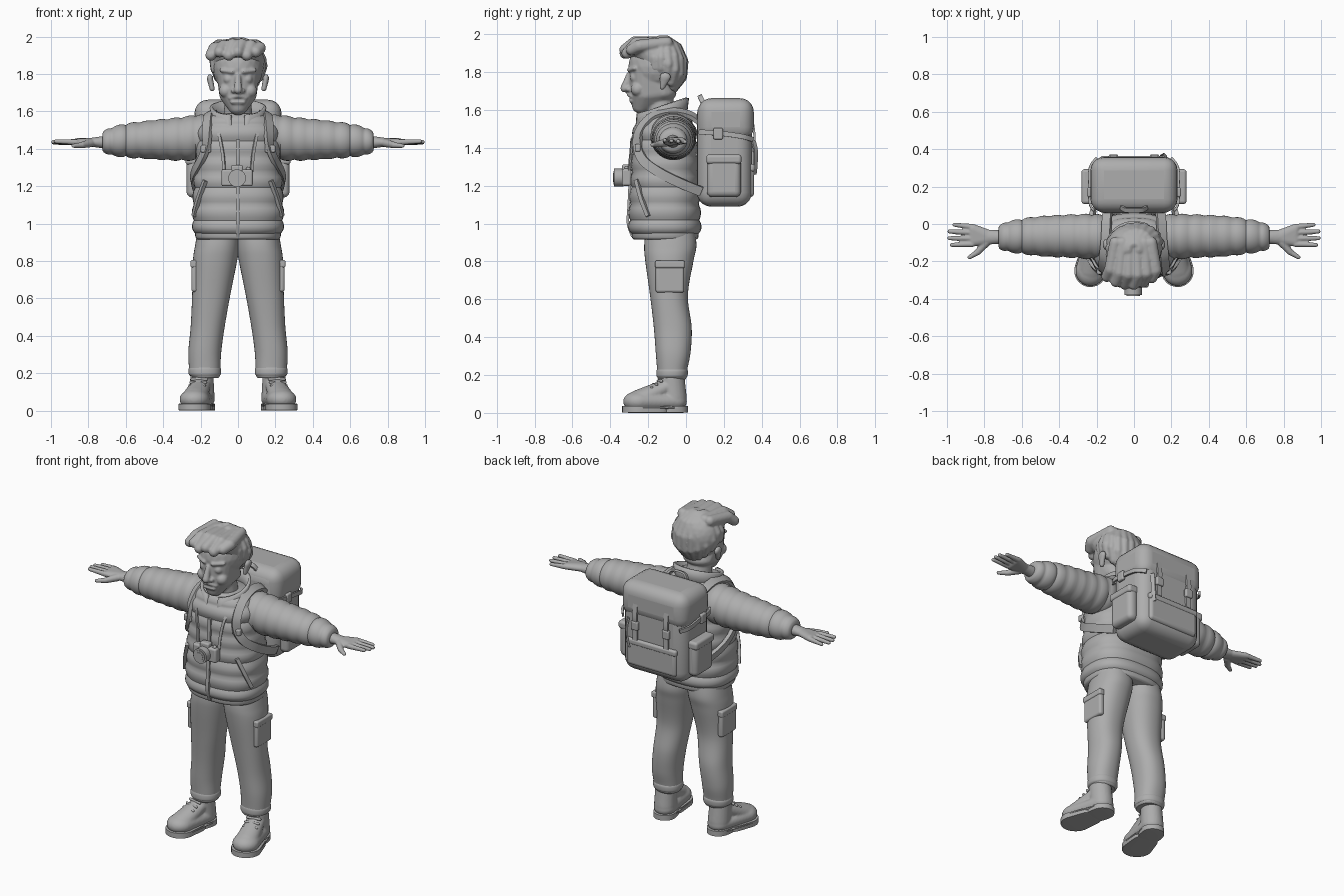
import bpy, bmesh, math
from mathutils import Vector, Matrix

if "Cube" in bpy.data.objects:
    bpy.data.objects.remove(bpy.data.objects["Cube"])

GREY = (0.42, 0.42, 0.42, 1)
mat = bpy.data.materials.new("plain grey")
mat.use_nodes = True
mat.diffuse_color = GREY
mat.node_tree.nodes["Principled BSDF"].inputs["Base Color"].default_value = GREY


def finish(name, bm, mirror=False, voxel=0, bevel=0, solid=0):
    bmesh.ops.delete(bm, geom=[v for v in bm.verts if not v.link_faces], context='VERTS')
    bmesh.ops.recalc_face_normals(bm, faces=bm.faces)
    me = bpy.data.meshes.new(name)
    bm.to_mesh(me)
    bm.free()
    me.materials.append(mat)
    ob = bpy.data.objects.new(name, me)
    bpy.context.collection.objects.link(ob)
    bpy.ops.object.select_all(action='DESELECT')
    ob.select_set(True)
    bpy.context.view_layer.objects.active = ob
    bpy.ops.object.shade_smooth_by_angle(angle=math.radians(40))
    if solid:
        m = ob.modifiers.new("thickness", 'SOLIDIFY')
        m.thickness, m.offset = solid, 0
    if bevel:
        m = ob.modifiers.new("rounding", 'BEVEL')
        m.width, m.segments = bevel, 5
        me.shade_smooth()
    if voxel:
        m = ob.modifiers.new("fuse", 'REMESH')
        m.mode, m.voxel_size, m.use_smooth_shade = 'VOXEL', voxel, True
        m = ob.modifiers.new("soften", 'SMOOTH')
        m.iterations = 3
    if mirror:
        ob.modifiers.new("other side", 'MIRROR')
    return ob


def spline(keys, steps):
    """Catmull-Rom samples through tuples of numbers."""
    keys = [Vector(k) for k in keys]
    out = []
    for i in range(len(keys) - 1):
        a, b, c, d = (keys[max(0, min(len(keys) - 1, i + j))] for j in (-1, 0, 1, 2))
        for s in range(steps):
            t = s / steps
            out.append(b + (c - a) * (t / 2) + (a * 2 - b * 5 + c * 4 - d) * (t * t / 2)
                       + (b * 3 - a - c * 3 + d) * (t ** 3 / 2))
    return out + [keys[-1]]


def skin(bm, rings, closed=True):
    rows = [[bm.verts.new(p) for p in r] for r in rings]
    n = len(rows[0])
    for a, b in zip(rows, rows[1:]):
        for i in range(n if closed else n - 1):
            j = (i + 1) % n
            bm.faces.new((a[i], a[j], b[j], b[i]))
    if closed:
        bm.faces.new(rows[0])
        bm.faces.new(rows[-1])


def loft(name, keys, axis='z', power=2.0, puff=0, pitch=0.085, steps=8, **kw):
    """Rings (position, centre u, centre v, radius u, radius v) with quilted bulges."""
    rings = []
    for t, cu, cv, ru, rv in spline(keys, steps):
        bulge = puff * (abs(math.sin(math.pi * t / pitch)) ** 0.6 - 0.6)
        ring = []
        for i in range(40):
            a = math.tau * i / 40
            c, s = math.cos(a), math.sin(a)
            u = cu + (ru + bulge) * math.copysign(abs(c) ** (2 / power), c)
            v = cv + (rv + bulge) * math.copysign(abs(s) ** (2 / power), s)
            ring.append((u, v, t) if axis == 'z' else (t, u, v))
        rings.append(ring)
    bm = bmesh.new()
    skin(bm, rings)
    return finish(name, bm, **kw)


def blobs(name, hulls, turn=None, **kw):
    """Each hull wraps a list of (centre, radius) balls."""
    bm = bmesh.new()
    ball = bmesh.new()
    bmesh.ops.create_icosphere(ball, subdivisions=3, radius=1)
    for hull in hulls:
        verts = []
        for c, r in hull:
            r = r if isinstance(r, tuple) else (r, r, r)
            verts += [bm.verts.new([c[k] + v.co[k] * r[k] for k in range(3)]) for v in ball.verts]
        bmesh.ops.convex_hull(bm, input=verts)
    ball.free()
    if turn:
        bm.transform(turn)
    return finish(name, bm, **kw)


def both(hulls):
    return hulls + [[((-c[0], c[1], c[2]), r) for c, r in h] for h in hulls]


def box(name, centre, size, bevel, tilt=0, **kw):
    bm = bmesh.new()
    bmesh.ops.create_cube(bm, size=1, matrix=Matrix.Translation(centre)
                          @ Matrix.Rotation(tilt, 4, 'X') @ Matrix.Diagonal((*size, 1)))
    return finish(name, bm, bevel=bevel, **kw)


def ribbon(name, pts, width, thick, focus, **kw):
    """Flat strap whose outer face looks away from focus."""
    path = spline(pts, 8)
    rings = []
    for i, p in enumerate(path):
        along = path[min(i + 1, len(path) - 1)] - path[max(i - 1, 0)]
        side = along.cross(p - Vector(focus)).normalized()
        out = side.cross(along).normalized()
        rings.append([p + side * (a * width / 2) + out * (b * thick / 2)
                      for a, b in ((-1, -1), (1, -1), (1, 1), (-1, 1))])
    bm = bmesh.new()
    skin(bm, rings)
    return finish(name, bm, **kw)


def disc(name, x, y, z, radius, depth):
    bm = bmesh.new()
    bmesh.ops.create_cone(bm, cap_ends=True, segments=32, radius1=radius, radius2=radius, depth=depth,
                          matrix=Matrix.Translation((x, y, z)) @ Matrix.Rotation(math.pi / 2, 4, 'X'))
    return finish(name, bm)


# Head with face features, ears and neck
face = [[((0, -.15, 1.83), (.135, .155, .14))],
        [((0, -.2, 1.8), (.115, .1, .06)), ((0, -.2, 1.68), (.098, .1, .05)),
         ((0, -.235, 1.62), (.05, .05, .04)), ((0, -.13, 1.69), (.1, .08, .05))],
        [((0, -.3, 1.79), .014), ((0, -.325, 1.715), .022)],
        [((-.024, -.305, 1.71), .014), ((.024, -.305, 1.71), .014)],
        [((-.03, -.288, 1.65), .012), ((.03, -.288, 1.65), .012)],
        [((0, -.12, 1.5), .085), ((0, -.14, 1.66), .07)]]
features = [[((.138, -.125, 1.72), .014), ((.15, -.11, 1.775), (.016, .03, .025))],
            [((.03, -.3, 1.812), .012), ((.09, -.272, 1.82), .01)],
            [((.05, -.268, 1.772), .028)],
            [((.065, -.255, 1.71), .037)],
            [((.006, -.302, 1.683), .012), ((.045, -.285, 1.67), .007)]]
blobs("head", face + both(features), voxel=.006)

# Swept hair: cap, strands fanned from the crown, and a front quiff
hair = [[((0, -.115, 1.85), (.147, .118, .138)), ((0, -.2, 1.915), (.13, .1, .06))]]
for k in range(13):
    az = math.radians(-108 + 18 * k)
    low = -55 * max(0, math.cos(az)) - 2
    chain = []
    for j in range(5):
        el = math.radians(78 + (low - 78) * j / 4)
        tuck = 1 - .1 * (j == 4)
        chain.append(((.138 * tuck * math.sin(az + .12) * math.cos(el),
                       -.13 + .122 * tuck * math.cos(az) * math.cos(el), 1.83 + .145 * math.sin(el)), .024))
    hair += [chain[j:j + 2] for j in range(4)]
for k in range(6):
    x = -.125 + .048 * k
    bow = 1 - (x / .15) ** 2
    front = (x - .02, -.262 - .062 * bow, 1.9 + .018 * (k % 2))
    top = (x, -.23 - .04 * bow, 1.925 + .032 * bow)
    hair += [[(front, .03), (top, .034)], [(top, .034), ((x * .8, -.1, 1.955), .032)]]
blobs("hair", hair, voxel=.007)

# Quilted jacket body, hem, collar and shirt
loft("jacket_body", [(.94, 0, -.11, .222, .172), (.98, 0, -.112, .24, .188), (1.1, 0, -.113, .24, .184),
                     (1.25, 0, -.113, .232, .176), (1.4, 0, -.113, .222, .17), (1.5, 0, -.113, .215, .163),
                     (1.56, 0, -.113, .175, .135), (1.59, 0, -.113, .12, .1)], power=2.5, puff=.014)
loft("jacket_hem", [(.915, 0, -.11, .215, .163), (.925, 0, -.11, .226, .174),
                    (.95, 0, -.11, .23, .177), (.965, 0, -.11, .222, .17)], power=2.5)
rings = []
for h in (0, .5, 1):
    row = []
    for k in range(33):
        a = math.radians(-165 + 330 * k / 32)
        f = (1 - math.cos(a)) / 2
        z = (1.56 - .12 * f) * (1 - h) + (1.665 - .085 * f) * h
        row.append(((.115 + .028 * h) * math.sin(a), -.125 + (.12 + .012 * h + .025 * f * (1 - h)) * math.cos(a), z))
    rings.append(row)
bm = bmesh.new()
skin(bm, rings, closed=False)
finish("jacket_collar", bm, solid=.018)
loft("shirt_neck", [(1.5, 0, -.14, .1, .12), (1.55, 0, -.135, .096, .105), (1.575, 0, -.13, .08, .085)])

CHEST = (0, -.11, 1.3)
ribbon("zip", [(0, -.282, .93), (0, -.306, 1.0), (0, -.302, 1.1), (0, -.295, 1.25), (0, -.287, 1.45)],
       .022, .014, (0, -.1, 1.2))
ribbon("pocket_slit", [(.176, -.262, 1.23), (.212, -.235, 1.13), (.236, -.2, 1.04)], .022, .02, (0, -.11, 1.13), mirror=True)

# Quilted sleeves and shoulders
loft("sleeves", [(.12, -.07, 1.46, .1, .1), (.2, -.068, 1.462, .118, .118), (.32, -.065, 1.452, .114, .113),
                 (.48, -.065, 1.448, .106, .1), (.6, -.066, 1.444, .092, .088), (.68, -.068, 1.44, .077, .072),
                 (.715, -.07, 1.438, .062, .055), (.725, -.07, 1.437, .045, .04)],
     axis='x', puff=.01, pitch=.075, mirror=True)

# Hands: palm, four fingers and thumb
hand = [[((.7, -.07, 1.435), .036), ((.78, -.07, 1.435), (.03, .04, .024))],
        [((.78, -.07, 1.435), (.03, .04, .024)), ((.86, -.03, 1.437), (.025, .03, .02)),
         ((.86, -.09, 1.433), (.025, .03, .02))],
        [((.79, -.1, 1.43), .022), ((.835, -.15, 1.42), .017)],
        [((.835, -.15, 1.42), .016), ((.88, -.178, 1.416), .011)]]
for k, tip in enumerate((.975, .988, .987, .96)):
    hand.append([((.865, -.108 + .031 * k, 1.436), .016), ((tip, -.112 + .036 * k, 1.44 - .003 * k), .011)])
blobs("hands", hand, voxel=.005, mirror=True)

# Trousers with cuffs and cargo pockets
loft("trouser_legs", [(.175, .174, -.075, .07, .07), (.19, .176, -.074, .08, .078), (.23, .178, -.073, .084, .08),
                      (.32, .177, -.068, .088, .092), (.45, .162, -.07, .091, .1), (.62, .143, -.09, .102, .1),
                      (.8, .123, -.088, .118, .127), (.88, .112, -.083, .118, .138), (.96, .105, -.083, .11, .13)],
     power=2.25, mirror=True)
loft("trouser_cuffs", [(.185, .177, -.074, .076, .074), (.195, .177, -.074, .086, .082),
                       (.22, .178, -.073, .087, .083), (.235, .178, -.073, .08, .078)], power=2.2, mirror=True)
box("cargo_pockets", (.232, -.085, .715), (.035, .15, .16), .014, mirror=True)
box("cargo_flaps", (.234, -.085, .785), (.04, .156, .04), .01, mirror=True)

# Boots, turned slightly outward
turn = Matrix.Translation((.175, .008, 0)) @ Matrix.Rotation(.22, 4, 'Z')
boot = [[((0, -.075, .08), (.066, .07, .06)), ((0, -.085, .185), (.062, .068, .03))],
        [((0, -.07, .06), (.066, .066, .05)), ((0, -.265, .06), (.08, .082, .056))],
        [((0, -.11, .14), (.055, .05, .04)), ((0, -.25, .075), (.068, .07, .05))]]
blobs("boots", boot, turn=turn, voxel=.007, mirror=True)
soles = [[((0, y, z), (r, r, .003)) for z in (.003, .036) for y, r in spots]
         for spots in (((-.265, .087), (-.17, .076)), ((-.067, .068), (-.1, .068)))]
soles.append([((0, y, .027), (r, r, .012)) for y, r in ((-.265, .087), (-.067, .068))])
blobs("boot_soles", soles, turn=turn, mirror=True)
laces = [[((-.04, -.15 - .026 * k, .168 - .017 * k), .008), ((.04, -.15 - .026 * k, .168 - .017 * k), .008)]
         for k in range(4)]
blobs("boot_laces", laces, turn=turn, mirror=True)

# Backpack body, lid and pockets
box("pack_body", (0, .203, 1.372), (.45, .29, .565), .075)
box("pack_lid", (0, .21, 1.55), (.465, .296, .225), .072)
box("pack_back_pocket", (0, .335, 1.225), (.35, .05, .17), .022)
box("pack_back_pocket_flap", (0, .338, 1.295), (.36, .052, .04), .014)
box("pack_side_pockets", (.24, .2, 1.25), (.07, .18, .22), .03, mirror=True)
box("pack_side_flaps", (.243, .2, 1.34), (.075, .186, .05), .016, mirror=True)

# Pack straps and buckles
PACK = (0, .2, 1.4)
ribbon("lid_straps", [(.11, .352, 1.54), (.11, .362, 1.46), (.11, .357, 1.4), (.11, .358, 1.31)],
       .032, .012, (.11, .1, 1.4), mirror=True)
box("lid_buckles", (.11, .36, 1.405), (.05, .024, .055), .008, mirror=True)
ribbon("side_straps", [(.215, .07, 1.485), (.236, .11, 1.482), (.238, .2, 1.475), (.236, .3, 1.46), (.2, .352, 1.445)],
       .026, .012, (0, .2, 1.47), mirror=True)
box("side_buckles", (.24, .17, 1.475), (.022, .05, .06), .008, mirror=True)
ribbon("hanging_strap", [(.16, .355, 1.44), (.165, .368, 1.38), (.16, .365, 1.3), (.15, .36, 1.26)], .025, .01, PACK)
ribbon("pack_handle", [(-.07, .09, 1.64), (-.04, .075, 1.67), (.04, .075, 1.67), (.07, .09, 1.64)], .025, .012, PACK)

# Shoulder straps down the chest and back under the arms
ribbon("shoulder_straps", [(.14, .08, 1.53), (.145, .02, 1.575), (.15, -.08, 1.592), (.16, -.18, 1.565),
                           (.165, -.245, 1.49), (.17, -.254, 1.41), (.2, -.225, 1.335), (.234, -.14, 1.27),
                           (.24, -.03, 1.215), (.215, .08, 1.17)], .05, .022, CHEST, mirror=True)
box("strap_buckles", (.172, -.255, 1.4), (.055, .03, .04), .008, mirror=True)

# Camera hanging on the chest
box("camera_body", (-.005, -.314, 1.245), (.168, .05, .09), .012)
box("camera_hump", (-.005, -.316, 1.295), (.065, .045, .035), .01)
disc("camera_lens", -.005, -.355, 1.243, .047, .05)
disc("camera_lens_ring", -.005, -.372, 1.243, .036, .024)
disc("camera_glass", -.005, -.38, 1.243, .024, .012)
blobs("camera_button", [[((.055, -.314, 1.292), .012)]])
ribbon("camera_strap", [(.075, -.3, 1.28), (.08, -.293, 1.36), (.1, -.275, 1.47), (.125, -.2, 1.56), (.12, -.1, 1.6)],
       .016, .01, CHEST, mirror=True)
